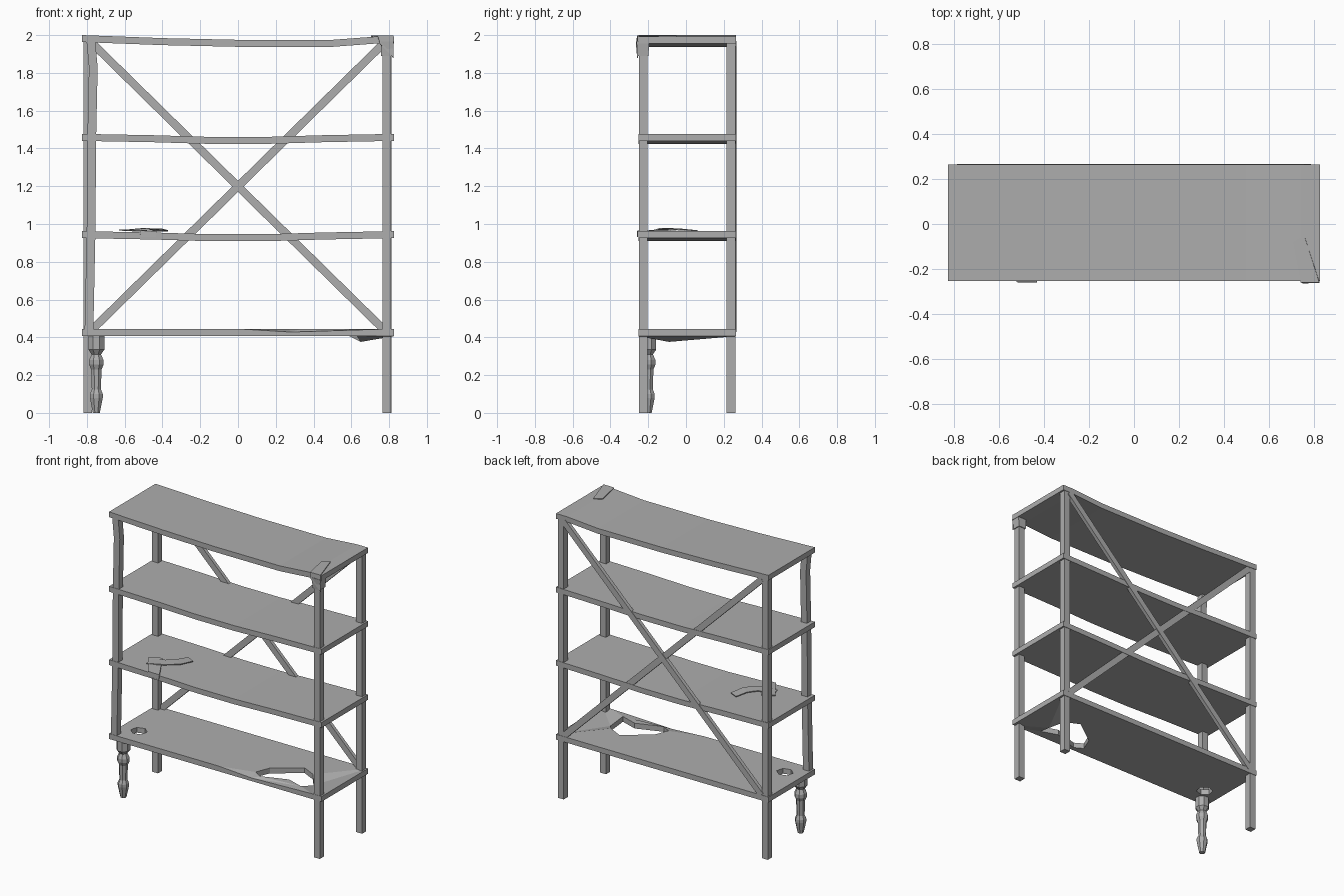
import bpy, bmesh, math
from mathutils import Vector

old = bpy.data.objects.get("Cube")
if old:
    bpy.data.objects.remove(old, do_unlink=True)

GREY = (0.42, 0.42, 0.42, 1)
mat = bpy.data.materials.new("plain_grey")
mat.use_nodes = True
mat.diffuse_color = GREY
mat.node_tree.nodes["Principled BSDF"].inputs["Base Color"].default_value = GREY

FRONT, BACK, HALF, THICK = -0.252, 0.264, 0.825, 0.037


def finish(name, bm):
    bmesh.ops.recalc_face_normals(bm, faces=bm.faces)
    mesh = bpy.data.meshes.new(name)
    bm.to_mesh(mesh)
    bm.free()
    mesh.materials.append(mat)
    ob = bpy.data.objects.new(name, mesh)
    bpy.context.collection.objects.link(ob)
    return ob


def loft(name, rings):
    """Closed skin over rings that all have the same number of points."""
    bm = bmesh.new()
    loops = [[bm.verts.new(p) for p in ring] for ring in rings]
    n = len(loops[0])
    for a, b in zip(loops, loops[1:]):
        for i in range(n):
            j = (i + 1) % n
            bm.faces.new((a[i], a[j], b[j], b[i]))
    bm.faces.new(loops[0])
    bm.faces.new(loops[-1])
    return finish(name, bm)


def square(x, y, z, half=0.023):
    return [(x + sx * half, y + sy * half, z)
            for sx, sy in ((-1, -1), (1, -1), (1, 1), (-1, 1))]


def sagging_shelf(name, profile):
    loft(name, [[(x, FRONT, z), (x, BACK, z), (x, BACK, z - THICK), (x, FRONT, z - THICK)]
                for x, z in profile])


def tape(name, pairs, thick=0.006):
    """Ribbon through pairs of edge points, thickened."""
    bm = bmesh.new()
    rows = [[bm.verts.new(p) for p in pair] for pair in pairs]
    for a, b in zip(rows, rows[1:]):
        bm.faces.new((a[0], a[1], b[1], b[0]))
    ob = finish(name, bm)
    mod = ob.modifiers.new("thickness", "SOLIDIFY")
    mod.thickness, mod.offset = thick, 0


def brace(name, top_x, y0, y1):
    a, b = Vector((top_x, 0, 1.955)), Vector((-top_x, 0, 0.443))
    side = (b - a).normalized().cross(Vector((0, 1, 0))) * 0.021
    loft(name, [[p + s * side + Vector((0, y, 0))
                 for s, y in ((-1, y0), (1, y0), (1, y1), (-1, y1))] for p in (a, b)])


# Upper shelves, sagging under load
for name, z in (("second_shelf", 0.962), ("third_shelf", 1.477)):
    sagging_shelf(name, [(s * x, z - d) for s, x, d in
                         ((-1, HALF, 0), (-1, 0.45, 0.007), (-1, 0.15, 0.016),
                          (1, 0.15, 0.016), (1, 0.45, 0.007), (1, HALF, 0))])
sagging_shelf("top_shelf", [(-HALF, 2.0), (-0.4, 1.984), (0, 1.975),
                            (0.5, 1.975), (0.74, 1.993), (HALF, 1.993)])

# Bottom shelf with two broken holes; (x, y, top drop, bottom drop)
border = [(-HALF, FRONT, 0, 0), (0.03, FRONT, 0, 0), (0.28, FRONT, 0.015, 0),
          (0.75, FRONT, 0, 0), (HALF, FRONT, 0, 0), (HALF, BACK, 0, 0), (-HALF, BACK, 0, 0)]
large_hole = [(0.27, -0.19, 0, 0), (0.31, -0.09, 0, 0), (0.49, 0.04, 0, 0),
              (0.59, -0.01, 0, 0), (0.65, -0.09, 0.03, 0.03),
              (0.63, -0.2, 0, 0), (0.51, -0.16, 0, 0), (0.33, -0.225, 0, 0)]
small_hole = [(-0.693 + 0.056 * math.cos(k * math.pi / 3 + 0.3),
               -0.108 + 0.052 * math.sin(k * math.pi / 3 + 0.3), 0, 0) for k in range(6)]
bm = bmesh.new()
bottoms, edges = {}, []
for ring in (border, large_hole, small_hole):
    vs = [bm.verts.new((x, y, 0)) for x, y, _, _ in ring]
    for v, (_, _, top, low) in zip(vs, ring):
        bottoms[v] = (0.443 - top, 0.443 - THICK - low)
    edges += [bm.edges.new((v, vs[i - 1])) for i, v in enumerate(vs)]
faces = [f for f in bmesh.ops.triangle_fill(bm, use_beauty=True, edges=edges)["geom"]
         if isinstance(f, bmesh.types.BMFace)]
lower = {v: bm.verts.new((v.co.x, v.co.y, bottoms[v][1])) for v in bottoms}
for f in faces:
    bm.faces.new([lower[v] for v in reversed(f.verts)])
for e in edges:
    a, b = e.verts
    bm.faces.new((a, b, lower[b], lower[a]))
for v, (z, _) in bottoms.items():
    v.co.z = z
finish("bottom_shelf", bm)

# Straight posts
for name, x, y, top in (("back_left_post", 0.79, 0.238, 1.965),
                        ("back_right_post", -0.795, 0.238, 1.97),
                        ("front_left_post", 0.787, -0.227, 1.96)):
    loft(name, [square(x, y, 0), square(x, y, top)])

# Bent front post above the replacement leg
loft("front_right_post", [square(x, -0.227, z) for x, z in
                          ((-0.789, 0.43), (-0.778, 0.95), (-0.774, 1.46),
                           (-0.766, 1.83), (-0.779, 1.97))])

# Turned replacement leg
turning = [(0.02, 0), (0.037, 0.08), (0.037, 0.1), (0.026, 0.125), (0.03, 0.23),
           (0.041, 0.255), (0.041, 0.28), (0.027, 0.31), (0.046, 0.335), (0.046, 0.408)]
loft("turned_leg", [[(-0.75 + r * math.cos((k + 0.5) * math.pi / 4),
                      -0.2 + r * math.sin((k + 0.5) * math.pi / 4), z) for k in range(8)]
                    for r, z in turning])

# Crossed back braces
brace("back_brace_inner", -0.77, 0.238, 0.262)
brace("back_brace_outer", 0.77, 0.241, 0.267)

# Tape on the second shelf
tape("shelf_tape_folded", [((-0.63, -0.09, 0.968), (-0.55, -0.05, 0.968)),
                           ((-0.52, -0.256, 0.962), (-0.43, -0.256, 0.962)),
                           ((-0.515, -0.256, 0.93), (-0.435, -0.256, 0.93))])
tape("shelf_tape_curved", [((-0.59, -0.17, 0.966), (-0.61, -0.1, 0.966)),
                           ((-0.48, -0.14, 0.975), (-0.51, -0.075, 0.975)),
                           ((-0.4, -0.07, 0.972), (-0.46, -0.02, 0.972)),
                           ((-0.37, 0.03, 0.964), (-0.43, 0.06, 0.964))])

# Tape holding the top corner to its post
tape("corner_tape", [((0.705, -0.08, 1.994), (0.755, -0.05, 1.996)),
                     ((0.74, -0.257, 1.995), (0.822, -0.257, 1.997)),
                     ((0.75, -0.262, 1.955), (0.822, -0.256, 1.88))])
loft("corner_tape_wrap", [square(0.787, -0.227, 1.89, 0.029),
                          square(0.79, -0.229, 1.965, 0.033)])
